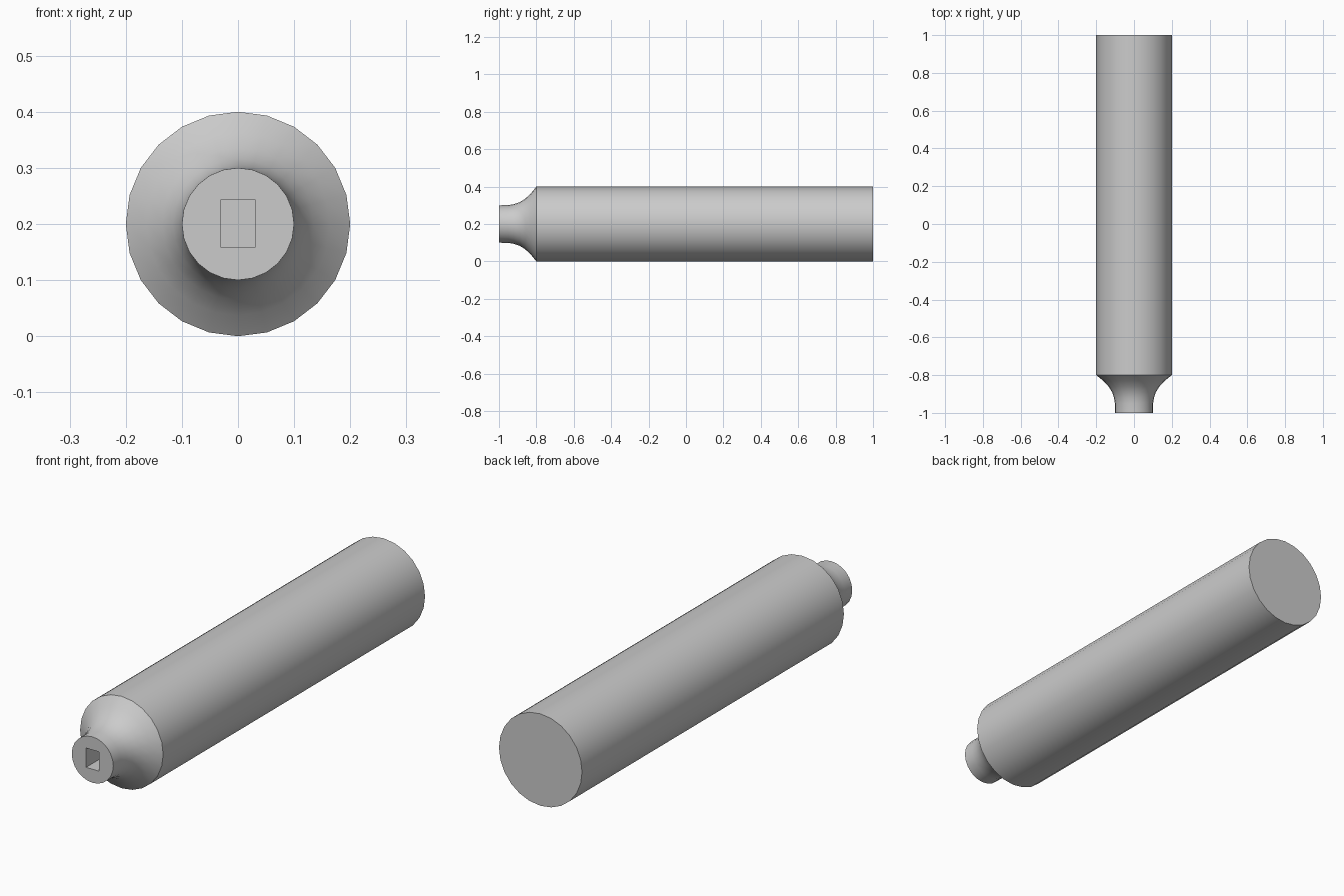
import bpy, bmesh, math
from mathutils import Matrix, Vector

cube = bpy.data.objects.get("Cube")
if cube:
    bpy.data.objects.remove(cube)

SIDES = 24
AXIS_Z = 0.2

grey = bpy.data.materials.new("plain grey")
grey.use_nodes = True
colour = (0.6, 0.6, 0.6, 1)
grey.diffuse_color = colour
grey.node_tree.nodes["Principled BSDF"].inputs["Base Color"].default_value = colour


def make_object(name, bm):
    bmesh.ops.recalc_face_normals(bm, faces=bm.faces)
    mesh = bpy.data.meshes.new(name)
    bm.to_mesh(mesh)
    bm.free()
    obj = bpy.data.objects.new(name, mesh)
    bpy.context.collection.objects.link(obj)
    mesh.materials.append(grey)
    return obj


# Turned handle: narrow neck flaring into a long barrel, (y, radius)
profile = [(-1, 0.1), (-0.95, 0.101), (-0.92, 0.106), (-0.89, 0.116),
           (-0.86, 0.135), (-0.83, 0.163), (-0.8, 0.2), (1, 0.2)]
bm = bmesh.new()
rings = []
for y, r in profile:
    angles = [math.tau * i / SIDES for i in range(SIDES)]
    rings.append([bm.verts.new((r * math.sin(a), y, AXIS_Z + r * math.cos(a)))
                  for a in angles])
for a, b in zip(rings, rings[1:]):
    for i in range(SIDES):
        j = (i + 1) % SIDES
        bm.faces.new((a[i], a[j], b[j], b[i]))
bm.faces.new(rings[0])
bm.faces.new(rings[-1])
handle = make_object("handle", bm)

# Rectangular socket cut into the neck end
bm = bmesh.new()
bmesh.ops.create_cube(bm, size=1, matrix=Matrix.LocRotScale(
    Vector((0, -1, AXIS_Z + 0.001)), None, Vector((0.062, 0.4, 0.084))))
cutter = make_object("socket_cutter", bm)
cutter.hide_render = True

bpy.ops.object.select_all(action="DESELECT")
handle.select_set(True)
bpy.context.view_layer.objects.active = handle
cut = handle.modifiers.new("socket", "BOOLEAN")
cut.operation = "DIFFERENCE"
cut.solver = "EXACT"
cut.object = cutter
bpy.ops.object.modifier_apply(modifier=cut.name)
bpy.data.objects.remove(cutter)
bpy.ops.object.shade_smooth_by_angle(angle=math.radians(30))
